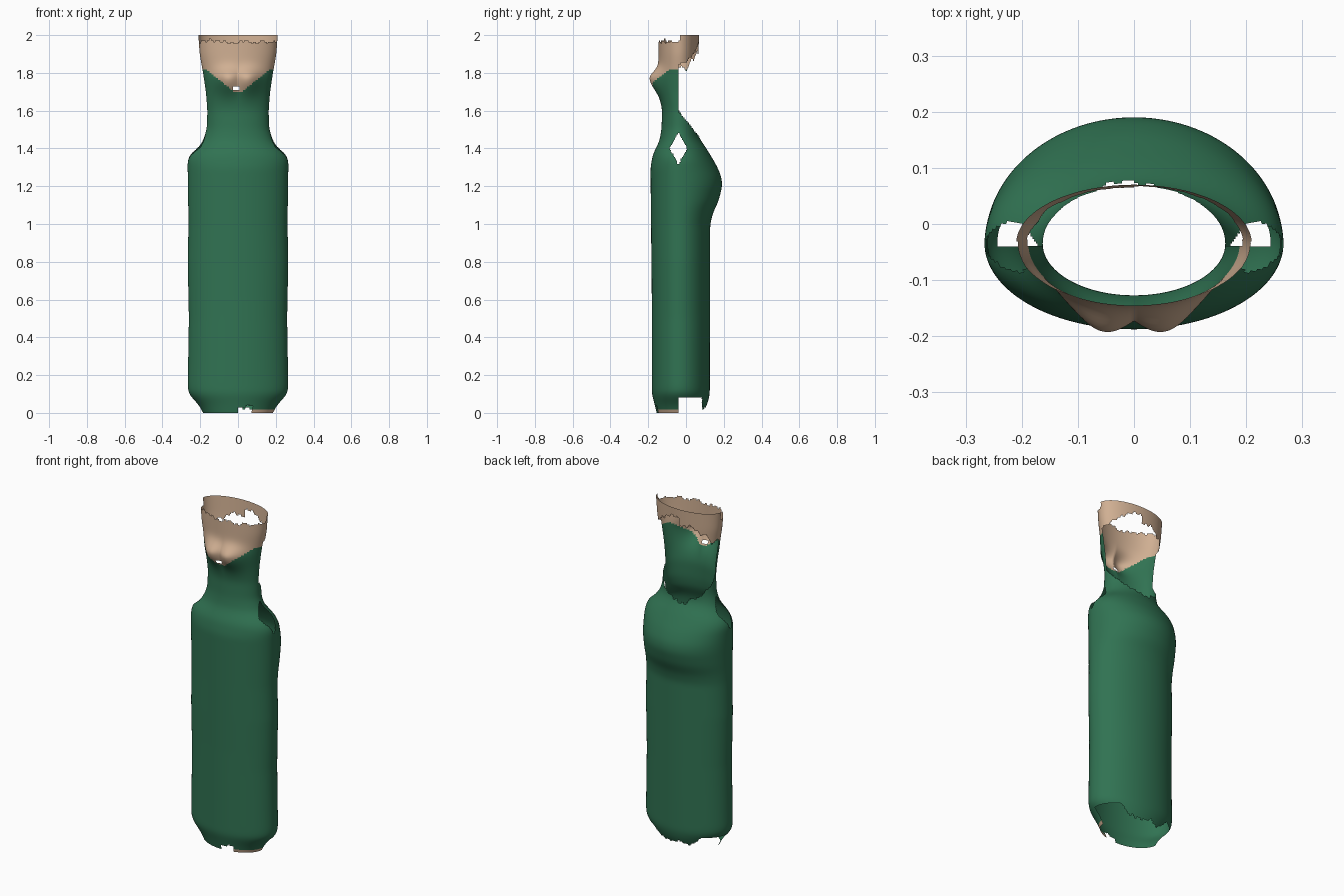
import bpy, bmesh, math

cube = bpy.data.objects.get("Cube")
if cube:
    bpy.data.objects.remove(cube, do_unlink=True)

SEGMENTS, ROWS = 160, 220
AXIS_Y = -0.035


def material(name, colour):
    mat = bpy.data.materials.new(name)
    mat.use_nodes = True
    mat.diffuse_color = colour
    mat.node_tree.nodes["Principled BSDF"].inputs["Base Color"].default_value = colour
    return mat


def sample(points):
    """Resample (height, value) pairs on every row and soften the corners."""
    values = []
    for r in range(ROWS + 1):
        z = 2 * r / ROWS
        for (z0, v0), (z1, v1) in zip(points, points[1:]):
            if z <= z1 + 1e-6:
                values.append(v0 + (v1 - v0) * (z - z0) / (z1 - z0))
                break
    for _ in range(8):
        inner = [(a + 2 * b + c) / 4 for a, b, c in zip(values, values[1:], values[2:])]
        values = [values[0]] + inner + [values[-1]]
    return values


# Outline of the shell: half width, front edge and back edge by height
half_width = sample([(0, .185), (.04, .205), (.1, .262), (.14, .266), (.5, .26),
                     (.8, .266), (1, .262), (1.34, .267), (1.38, .25), (1.43, .19),
                     (1.5, .165), (1.6, .162), (1.7, .17), (1.8, .185), (1.9, .203), (2, .21)])
front_edge = sample([(0, -.155), (.05, -.167), (.1, -.181), (.6, -.181), (1.3, -.188),
                     (1.37, -.175), (1.44, -.14), (1.5, -.13), (1.6, -.126),
                     (1.7, -.14), (1.78, -.146), (2, -.145)])
back_edge = sample([(0, .09), (.05, .115), (.1, .126), (1, .128), (1.06, .143), (1.12, .172),
                    (1.2, .192), (1.25, .188), (1.31, .162), (1.4, .108), (1.46, .066),
                    (1.8, .06), (1.9, .065), (2, .07)])


def chin_bulge(x, z):
    """Two soft bumps side by side under the front of the collar."""
    spread = .08 if z < 1.77 else .05
    return .052 * math.exp(-((z - 1.77) / spread) ** 2 - ((abs(x) - .055) / .07) ** 2)


def is_open(c):
    """True where the torn shell has a gap."""
    x, y, z = c
    rag = .008 * math.sin(47 * x + 90 * y) + .005 * math.sin(160 * x)
    behind = y > -.04
    # open back of the neck, between the shoulders and the collar
    collar_low = 1.82 + 1.4 * max(0, y) + (.03 if x > 0 else 0)
    if behind and 1.6 - 1.3 * (y + .04) + rag * .5 < z < collar_low + rag:
        return True
    # torn front rim of the collar
    if y < -.03 and z > 1.965 + rag:
        return True
    # shoulder holes
    if abs(x) > .17 and abs((y + .04) / .04) + abs((z - 1.4) / .07) < 1.2:
        return True
    # ragged foot
    if behind and z < (.08 if y < .085 else .03 + rag):
        return True
    if not behind and 0 < x < .075 and z < .035 + rag:
        return True
    # nick under the chin
    return y < -.1 and abs(x + .01) < .015 and 1.705 < z < 1.73


def is_skin(c):
    x, y, z = c
    if z < 1:
        return z < .022 and x > .06
    return z > min(1.82, 1.7 + .8 * max(0, abs(x) - .02))


# Loft the rings
bm = bmesh.new()
rings = []
for r in range(ROWS + 1):
    z = 2 * r / ROWS
    ring = []
    for s in range(SEGMENTS):
        a = 2 * math.pi * s / SEGMENTS
        x = half_width[r] * math.cos(a)
        depth = back_edge[r] - AXIS_Y if math.sin(a) > 0 else AXIS_Y - front_edge[r]
        y = AXIS_Y + depth * math.sin(a)
        if math.sin(a) < 0:
            y -= chin_bulge(x, z) * min(1, -2 * math.sin(a))
        ring.append(bm.verts.new((x, y, z)))
    rings.append(ring)

for low, high in zip(rings, rings[1:]):
    for s in range(SEGMENTS):
        t = (s + 1) % SEGMENTS
        face = bm.faces.new((low[s], low[t], high[t], high[s]))
        face.smooth = True
        face.material_index = int(is_skin(face.calc_center_median()))

# Tear out the gaps
gaps = [f for f in bm.faces if is_open(f.calc_center_median())]
bmesh.ops.delete(bm, geom=gaps, context='FACES')

mesh = bpy.data.meshes.new("hollow_shell")
bm.to_mesh(mesh)
bm.free()
mesh.materials.append(material("deep green", (.03, .17, .085, 1)))
mesh.materials.append(material("warm tan", (.63, .43, .29, 1)))
shell = bpy.data.objects.new("hollow_shell", mesh)
bpy.context.collection.objects.link(shell)
